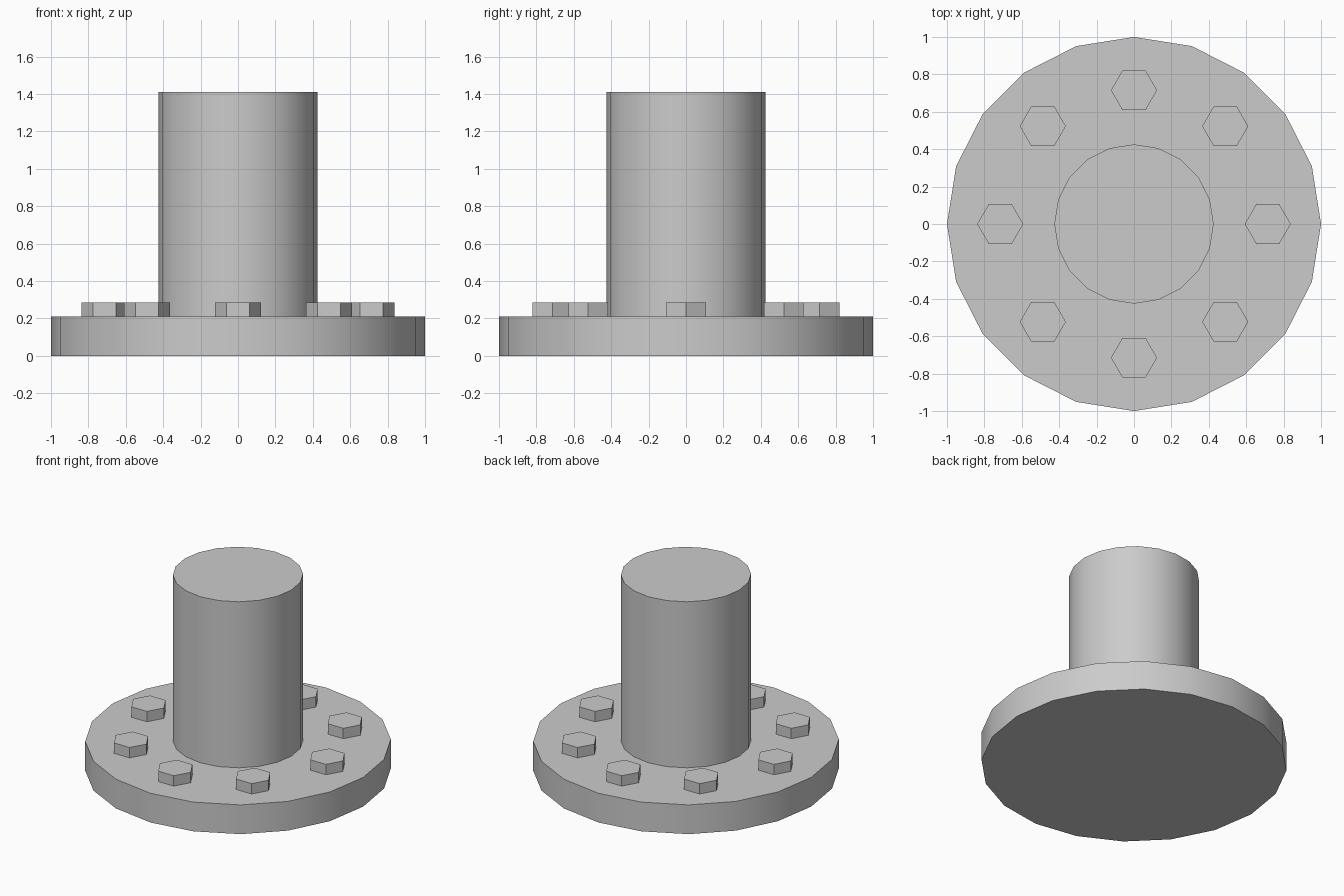
import bpy
from math import cos, sin, radians

if "Cube" in bpy.data.objects:
    bpy.data.objects.remove(bpy.data.objects["Cube"])

PLATE_TOP = 0.211


def prism(name, sides, radius, z0, z1, x=0.0, y=0.0, turn=0.0, smooth=False):
    """Upright closed prism with a corner pointing along +x when turn is 0."""
    bpy.ops.mesh.primitive_cylinder_add(
        vertices=sides, radius=radius, depth=z1 - z0,
        location=(x, y, (z0 + z1) / 2), rotation=(0, 0, radians(turn)))
    obj = bpy.context.object
    obj.name = name
    if smooth:
        bpy.ops.object.shade_smooth_by_angle(angle=radians(30))
    return obj


# Base plate and central column
prism("base_plate", 20, 1.0, 0.0, PLATE_TOP, smooth=True)
prism("column", 20, 0.426, PLATE_TOP, 1.41, smooth=True)

# Ring of hexagonal bolt heads; the diagonal ones sit slightly off 45 degrees
ring = 0.715
angles = [0, 47, 90, 133, 180, 227, 270, 313]
for i, a in enumerate(angles):
    prism(f"bolt_head_{i + 1}", 6, 0.123, PLATE_TOP, 0.286,
          ring * cos(radians(a)), ring * sin(radians(a)), turn=30)
